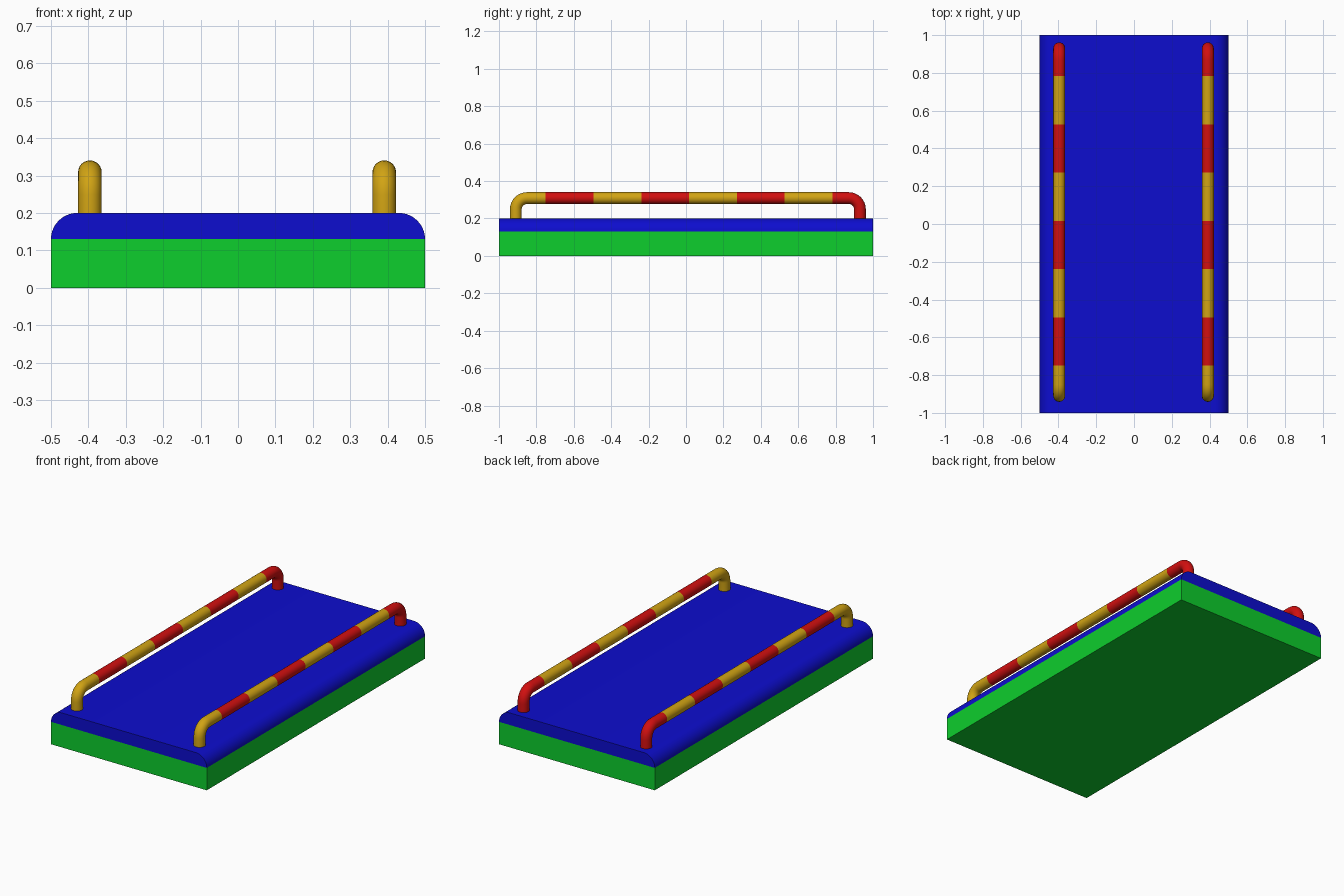
import bpy
import bmesh
import math

if "Cube" in bpy.data.objects:
    bpy.data.objects.remove(bpy.data.objects["Cube"])


def material(name, rgb):
    m = bpy.data.materials.new(name)
    m.diffuse_color = (*rgb, 1.0)
    m.use_nodes = True
    m.node_tree.nodes["Principled BSDF"].inputs["Base Color"].default_value = m.diffuse_color
    return m


GREEN = material("green", (0.004, 0.62, 0.026))
BLUE = material("blue", (0.004, 0.004, 0.62))
YELLOW = material("yellow", (0.64, 0.37, 0.007))
RED = material("red", (0.64, 0.005, 0.005))


def finish(bm, name, mats):
    bmesh.ops.recalc_face_normals(bm, faces=bm.faces)
    me = bpy.data.meshes.new(name)
    bm.to_mesh(me)
    bm.free()
    for m in mats:
        me.materials.append(m)
    ob = bpy.data.objects.new(name, me)
    bpy.context.collection.objects.link(ob)
    bpy.ops.object.select_all(action='DESELECT')
    ob.select_set(True)
    bpy.context.view_layer.objects.active = ob
    bpy.ops.object.shade_smooth_by_angle(angle=math.radians(35))
    return ob


def slab(name, profile, mat):
    """Extrude an x-z profile along the full length in y."""
    bm = bmesh.new()
    face = bm.faces.new([bm.verts.new((x, -1, z)) for x, z in profile])
    ext = bmesh.ops.extrude_face_region(bm, geom=[face], use_keep_orig=True)
    verts = [g for g in ext["geom"] if isinstance(g, bmesh.types.BMVert)]
    bmesh.ops.translate(bm, verts=verts, vec=(0, 2, 0))
    return finish(bm, name, [mat])


# Base and top deck with rounded long edges
H, TOP, R = 0.13, 0.20, 0.07
slab("base", [(-0.5, 0), (0.5, 0), (0.5, H), (-0.5, H)], GREEN)
arc = [(0.5 - R + R * math.cos(a), H + R * math.sin(a))
       for a in (math.pi / 2 * i / 10 for i in range(11))]
slab("deck", arc + [(-x, z) for x, z in reversed(arc)], BLUE)

# Striped handrails: a tube swept along a bent path in the y-z plane
FRONT, BACK, RAIL_Z, BEND, TUBE = -0.91, 0.93, 0.309, 0.06, 0.0315
STRIPE, FIRST, SIDES, STEPS = 0.2555, -0.75, 24, 8


def rail_path():
    """Path points as (y, z, direction angle)."""
    pts = [(FRONT, 0.19, math.pi / 2)]
    for i in range(STEPS + 1):
        a = math.pi / 2 * i / STEPS
        pts.append((FRONT + BEND - BEND * math.cos(a),
                    RAIL_Z - BEND + BEND * math.sin(a), math.pi / 2 - a))
    pts += [(FIRST + STRIPE * k, RAIL_Z, 0) for k in range(7)]
    for i in range(STEPS + 1):
        a = math.pi / 2 * i / STEPS
        pts.append((BACK - BEND + BEND * math.sin(a),
                    RAIL_Z - BEND + BEND * math.cos(a), -a))
    pts.append((BACK, 0.19, -math.pi / 2))
    return pts


def handrail(name, x):
    bm = bmesh.new()
    rings = []
    for y, z, d in rail_path():
        ring = []
        for i in range(SIDES):
            t = 2 * math.pi * i / SIDES
            u, v = TUBE * math.cos(t), TUBE * math.sin(t)
            ring.append(bm.verts.new((x + u, y - v * math.sin(d),
                                      z + v * math.cos(d))))
        rings.append(ring)
    for a, b in zip(rings, rings[1:]):
        for i in range(SIDES):
            j = (i + 1) % SIDES
            bm.faces.new((a[i], a[j], b[j], b[i]))
    bm.faces.new(rings[0])
    bm.faces.new(rings[-1])
    # Alternate colours by position along the rail
    for f in bm.faces:
        y = f.calc_center_median().y
        f.material_index = math.floor((y - FIRST) / STRIPE + 1) % 2
        if y < FIRST:
            f.material_index = 0
    return finish(bm, name, [YELLOW, RED])


handrail("left_handrail", -0.396)
handrail("right_handrail", 0.391)
